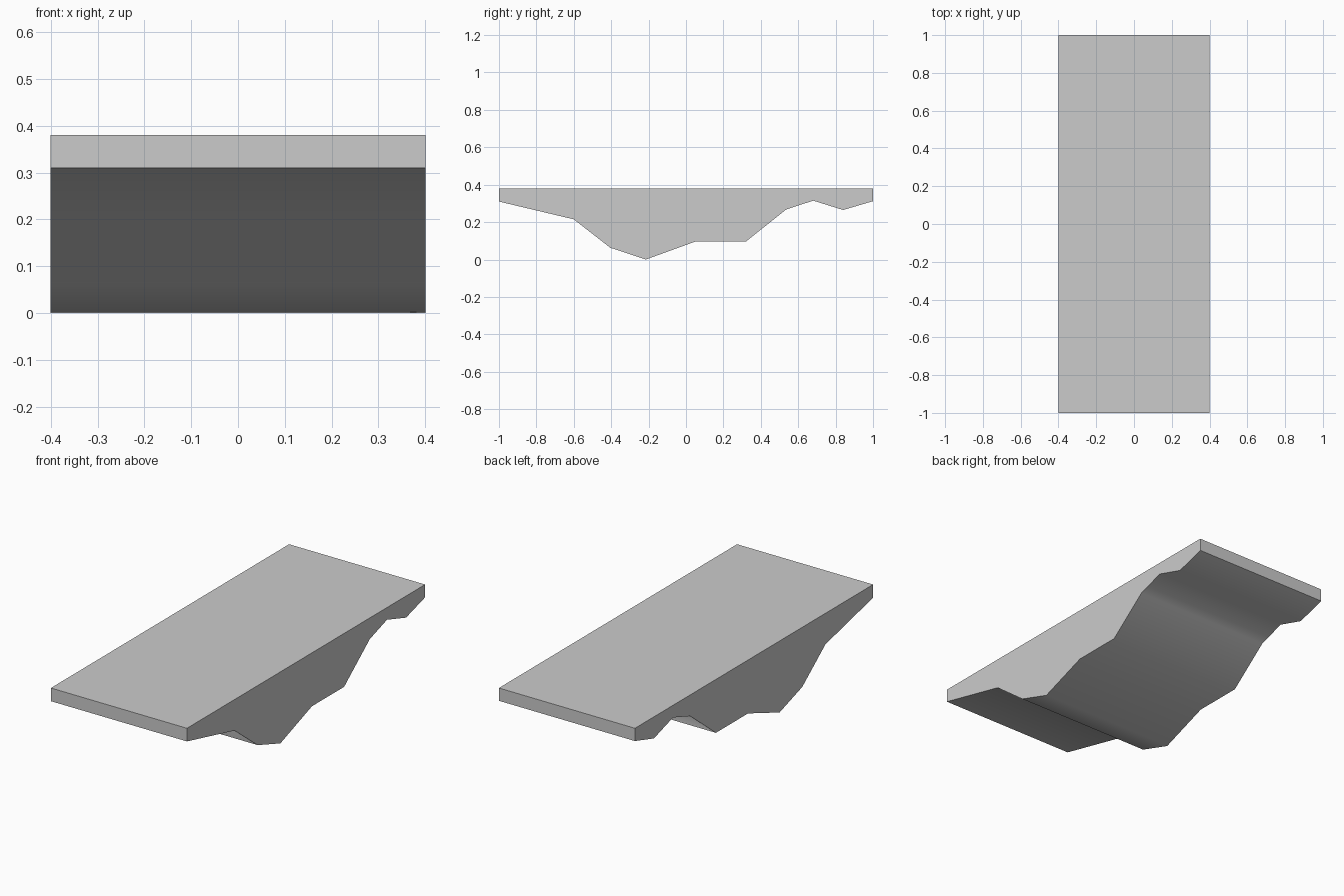
import bpy, bmesh, math

if "Cube" in bpy.data.objects:
    bpy.data.objects.remove(bpy.data.objects["Cube"])

# Side profile (y, z): flat top, uneven underside
TOP = 0.38
HALF_WIDTH = 0.4
underside = [(-1, 0.31), (-0.6, 0.215), (-0.405, 0.063), (-0.215, 0.0),
             (0.05, 0.096), (0.32, 0.096), (0.535, 0.267), (0.68, 0.315),
             (0.84, 0.265), (1, 0.312)]
profile = underside + [(1, TOP), (-1, TOP)]

# Extrude the profile across the width
bm = bmesh.new()
side = bm.faces.new([bm.verts.new((-HALF_WIDTH, y, z)) for y, z in profile])
ext = bmesh.ops.extrude_face_region(bm, geom=[side])
new_verts = [g for g in ext["geom"] if isinstance(g, bmesh.types.BMVert)]
bmesh.ops.translate(bm, verts=new_verts, vec=(2 * HALF_WIDTH, 0, 0))
if not any(len(f.verts) == len(profile) and f.calc_center_median().x < 0 for f in bm.faces):
    bm.faces.new([v for v in bm.verts if v.co.x < 0])
bmesh.ops.recalc_face_normals(bm, faces=bm.faces[:])

mesh = bpy.data.meshes.new("floating_slab")
bm.to_mesh(mesh)
bm.free()
slab = bpy.data.objects.new("floating_slab", mesh)
bpy.context.collection.objects.link(slab)

# Smooth underside, crisp top and sides
bpy.context.view_layer.objects.active = slab
slab.select_set(True)
bpy.ops.object.shade_smooth_by_angle(angle=math.radians(45))
